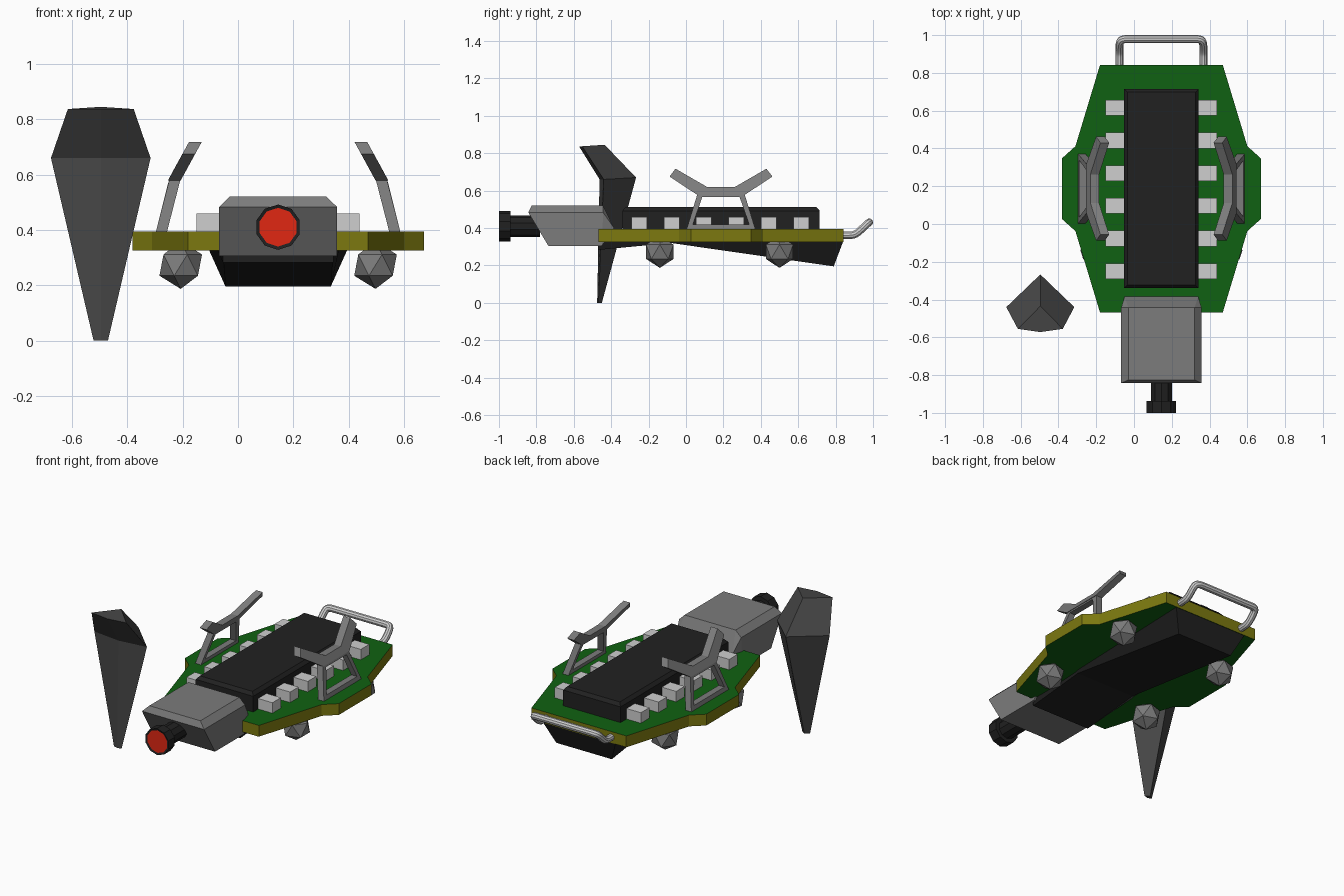
import bpy
import bmesh
from mathutils import Matrix, Vector

cube = bpy.data.objects.get("Cube")
if cube:
    bpy.data.objects.remove(cube, do_unlink=True)

CX = 0.145          # body centre line
MID_Y = 0.187       # middle of the board along its length


def material(name, r, g, b):
    m = bpy.data.materials.new(name)
    m.use_nodes = True
    m.diffuse_color = (r, g, b, 1)
    bsdf = m.node_tree.nodes["Principled BSDF"]
    bsdf.inputs["Base Color"].default_value = (r, g, b, 1)
    bsdf.inputs["Roughness"].default_value = 0.7
    return m


GREEN = material("board green", 0.005, 0.12, 0.006)
OLIVE = material("edge olive", 0.2, 0.19, 0.005)
BLACK = material("chip black", 0.015, 0.015, 0.015)
GREY = material("metal grey", 0.2, 0.2, 0.2)
DARK = material("fin dark grey", 0.06, 0.06, 0.06)
WHITE = material("pin white", 0.62, 0.62, 0.62)
RED = material("lens red", 0.75, 0.02, 0.006)


def finish(bm, name, *mats, x=CX):
    bmesh.ops.recalc_face_normals(bm, faces=bm.faces)
    mesh = bpy.data.meshes.new(name)
    bm.to_mesh(mesh)
    bm.free()
    for m in mats:
        mesh.materials.append(m)
    ob = bpy.data.objects.new(name, mesh)
    ob.location.x = x
    bpy.context.collection.objects.link(ob)
    return ob


def loft(rings):
    """Capped skin through rings with equal point counts."""
    bm = bmesh.new()
    loops = [[bm.verts.new(p) for p in ring] for ring in rings]
    n = len(loops[0])
    for a, b in zip(loops, loops[1:]):
        for i in range(n):
            j = (i + 1) % n
            bm.faces.new((a[i], a[j], b[j], b[i]))
    bm.faces.new(loops[0])
    bm.faces.new(loops[-1])
    return bm


def box_ring(hx, y0, y1, z):
    return [(-hx, y0, z), (hx, y0, z), (hx, y1, z), (-hx, y1, z)]


# Circuit board: outline mirrored both ways, olive rim
quarter = [(0.325, 0.655), (0.455, 0.225), (0.527, 0.16)]
half = quarter + [(x, -y) for x, y in reversed(quarter)]
outline = half + [(-x, y) for x, y in reversed(half)]
bm = loft([[(x, y + MID_Y, z) for x, y in outline] for z in (0.325, 0.395)])
bm.normal_update()
for f in bm.faces:
    f.material_index = 0 if abs(f.normal.z) > 0.5 else 1
finish(bm, "circuit_board", GREEN, OLIVE)

# Main chip with chamfered top
bm = loft([box_ring(0.197, -0.34, 0.715, 0.39),
           box_ring(0.197, -0.34, 0.715, 0.492),
           box_ring(0.18, -0.323, 0.698, 0.512)])
finish(bm, "main_chip", BLACK)

# Rows of contact pins along both sides
for i in range(6):
    y = -0.25 + i * 0.173
    for side in (-1, 1):
        bm = bmesh.new()
        bmesh.ops.create_cube(bm, size=1, matrix=Matrix.Translation((side * 0.24, y, 0.425))
                              @ Matrix.Diagonal((0.11, 0.083, 0.07, 1)))
        finish(bm, "contact_pin", WHITE)

# Head: chamfered convex block
bm = bmesh.new()
for x, y, z in [(0.175, -0.825, 0.52), (0.175, -0.443, 0.52),
                (0.213, -0.843, 0.483), (0.213, -0.443, 0.483),
                (0.213, -0.736, 0.305), (0.213, -0.45, 0.305),
                (0.195, -0.385, 0.40)]:
    bm.verts.new((x, y, z))
    bm.verts.new((-x, y, z))
bmesh.ops.convex_hull(bm, input=bm.verts)
bmesh.ops.dissolve_limit(bm, angle_limit=0.02, verts=bm.verts, edges=bm.edges)
finish(bm, "head", GREY)


# Camera eye: barrel and rim with a recessed red lens
def cylinder(radius, y0, y1):
    rot = Matrix.Rotation(1.5708, 4, 'X')
    bm = bmesh.new()
    bmesh.ops.create_cone(bm, cap_ends=True, segments=10, radius1=radius, radius2=radius,
                          depth=y1 - y0,
                          matrix=Matrix.Translation((0, (y0 + y1) / 2, 0.41)) @ rot)
    return bm


finish(cylinder(0.058, -0.95, -0.78), "eye_barrel", BLACK)
bm = cylinder(0.082, -1.0, -0.938)
bm.normal_update()
front = min(bm.faces, key=lambda f: f.calc_center_median().y)
bmesh.ops.inset_individual(bm, faces=[front], thickness=0.012, depth=-0.004)
front.material_index = 1
finish(bm, "eye_rim", BLACK, RED)

# Belly: shallow at the middle, deep at the tail
sections = [(-0.47, -0.47, 0.2, 0.2, 0.283),
            (-0.08, -0.08, 0.2, 0.22, 0.32),
            (0.84, 0.79, 0.19, 0.25, 0.195)]
bm = loft([[(-top, yt, 0.328), (top, yt, 0.328), (low, yb, z), (-low, yb, z)]
           for yt, yb, low, top, z in sections])
finish(bm, "belly", BLACK)

# Faceted feet
for side in (-1, 1):
    for y in (-0.14, 0.5):
        bm = bmesh.new()
        bmesh.ops.create_icosphere(bm, subdivisions=1, radius=0.086,
                                   matrix=Matrix.Translation((side * 0.352, y, 0.273)))
        finish(bm, "foot", GREY)


# Side brackets: leaning frame topped by a swept wing
def lean(z):
    return 0.42 - 0.25 * (z - 0.4) - 0.3 * max(0, z - 0.58)


def strip(pairs, side, name, closed, thick):
    rings = [[(side * (lean(z) + t), y, z) for t, (y, z) in
              ((-thick, a), (thick, a), (thick, b), (-thick, b))] for a, b in pairs]
    if not closed:
        return finish(loft(rings), name, GREY)
    bm = bmesh.new()
    loops = [[bm.verts.new(p) for p in r] for r in rings]
    for k in range(len(loops)):
        a, b = loops[k - 1], loops[k]
        for i in range(4):
            j = (i + 1) % 4
            bm.faces.new((a[i], a[j], b[j], b[i]))
    return finish(bm, name, GREY)


def mirrored(pairs):
    flip = [tuple((-y, z) for y, z in p) for p in reversed(pairs)]
    return [tuple((y + MID_Y, z) for y, z in p) for p in pairs + flip]


frame = mirrored([((-0.185, 0.39), (-0.15, 0.42)), ((-0.125, 0.585), (-0.1, 0.565))])
wing = mirrored([((-0.275, 0.675), (-0.243, 0.717)), ((-0.128, 0.578), (-0.075, 0.62))])
for side in (-1, 1):
    strip(frame, side, "bracket_frame", True, 0.02)
    strip(wing, side, "bracket_wing", False, 0.023)

# Tail handle: bent tube
curve = bpy.data.curves.new("tail_handle", 'CURVE')
curve.dimensions = '3D'
curve.bevel_depth = 0.021
curve.bevel_resolution = 3
curve.use_fill_caps = True
arm = [(0.222, 0.80, 0.36), (0.222, 0.87, 0.36), (0.222, 0.91, 0.365),
       (0.222, 0.965, 0.42), (0.205, 0.979, 0.43), (0.16, 0.979, 0.43)]
path = arm + [(-x, y, z) for x, y, z in reversed(arm)]
spline = curve.splines.new('NURBS')
spline.points.add(len(path) - 1)
for p, co in zip(spline.points, path):
    p.co = (*co, 1)
spline.order_u = 3
spline.use_endpoint_u = True
spline.resolution_u = 4
curve.materials.append(WHITE)
handle = bpy.data.objects.new("tail_handle", curve)
handle.location.x = CX
bpy.context.collection.objects.link(handle)
bpy.ops.object.select_all(action='DESELECT')
handle.select_set(True)
bpy.context.view_layer.objects.active = handle
bpy.ops.object.convert(target='MESH')
bpy.ops.object.shade_smooth_by_angle()


# Floating fin: diamond sections from tip to crown
def diamond(hx, y_side, y_front, y_back, z, z_back):
    return [(-hx, y_side, z), (0, y_front, z), (hx, y_side, z), (0, y_back, z_back)]


bm = loft([diamond(0.026, -0.468, -0.475, -0.45, 0.0, 0.0),
           diamond(0.18, -0.44, -0.462, -0.267, 0.66, 0.67),
           diamond(0.119, -0.555, -0.572, -0.435, 0.837, 0.845)])
finish(bm, "floating_fin", DARK, x=-0.496)
